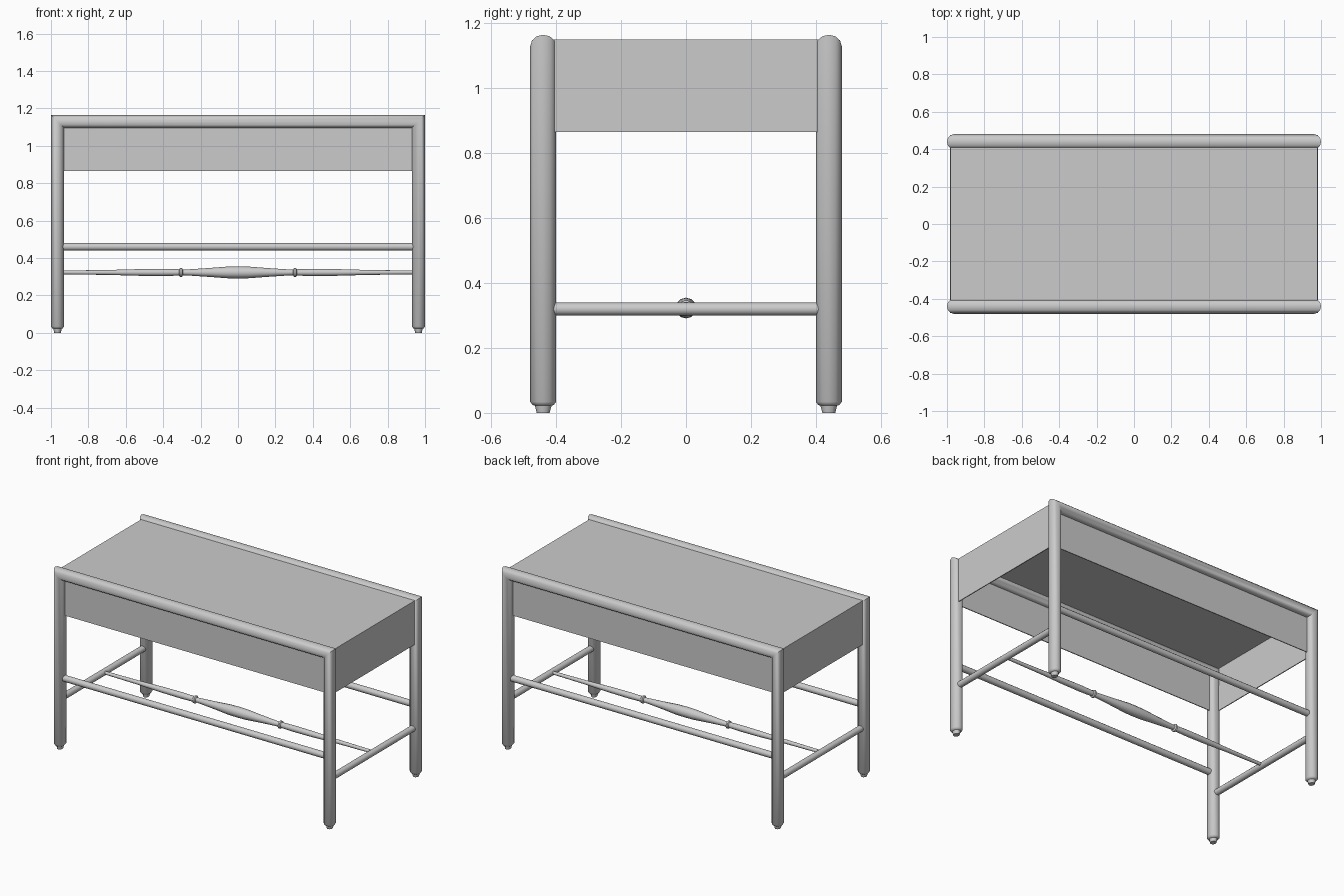
import bpy, bmesh, math
from mathutils import Vector

if "Cube" in bpy.data.objects:
    bpy.data.objects.remove(bpy.data.objects["Cube"])

grey = bpy.data.materials.new("satin grey")
grey.diffuse_color = (0.6, 0.6, 0.6, 1)
grey.use_nodes = True
grey.node_tree.nodes["Principled BSDF"].inputs["Base Color"].default_value = grey.diffuse_color
SIDES = 12


def finish(name, bm, smooth=True):
    bmesh.ops.recalc_face_normals(bm, faces=bm.faces)
    mesh = bpy.data.meshes.new(name)
    bm.to_mesh(mesh)
    bm.free()
    mesh.materials.append(grey)
    obj = bpy.data.objects.new(name, mesh)
    bpy.context.collection.objects.link(obj)
    if smooth:
        bpy.ops.object.select_all(action='DESELECT')
        obj.select_set(True)
        bpy.context.view_layer.objects.active = obj
        bpy.ops.object.shade_smooth_by_angle(angle=math.radians(40))
    return obj


def skin(name, rings):
    """Each ring is (centre, first half-axis, second half-axis)."""
    bm = bmesh.new()
    loops = []
    for c, u, v in rings:
        c, u, v = Vector(c), Vector(u), Vector(v)
        angles = [2 * math.pi * i / SIDES for i in range(SIDES)]
        loops.append([bm.verts.new(c + u * math.cos(a) + v * math.sin(a)) for a in angles])
    for a, b in zip(loops, loops[1:]):
        for i in range(SIDES):
            j = (i + 1) % SIDES
            bm.faces.new((a[i], a[j], b[j], b[i]))
    bm.faces.new(loops[0])
    bm.faces.new(loops[-1])
    return finish(name, bm)


# Leg, mitred top rail and second leg as one bent tube, with stepped feet
LX, LY, TOP, RX, RY = 0.965, 0.44, 1.13, 0.035, 0.04
FOOT = [(0.0, 0.5), (0.022, 0.64), (0.024, 0.8), (0.034, 1.0)]
for label, y in (("front", -LY), ("back", LY)):
    rings = [((-LX, y, z), (-RX * s, 0, 0), (0, RY * s, 0)) for z, s in FOOT]
    rings += [((sx * LX, y, TOP), (sx * RX, 0, RX), (0, RY, 0)) for sx in (-1, 1)]
    rings += [((LX, y, z), (RX * s, 0, 0), (0, RY * s, 0)) for z, s in reversed(FOOT)]
    skin(label + "_leg_frame", rings)
    # Long stretcher
    skin(label + "_stretcher", [((x, y, 0.46), (0, 0.02, 0), (0, 0, 0.02)) for x in (-LX, LX)])

# Short side stretchers
for label, x in (("left", -LX), ("right", LX)):
    skin(label + "_stretcher", [((x, y, 0.32), (0.02, 0, 0), (0, 0, 0.02)) for y in (-LY, LY)])

# Turned centre stretcher: half profile (x, radius), mirrored
half = [(0.0, 0.032), (0.06, 0.031), (0.15, 0.024), (0.24, 0.018), (0.295, 0.015),
        (0.3, 0.024), (0.31, 0.024), (0.315, 0.017), (0.4, 0.019), (0.52, 0.018),
        (0.7, 0.013), (LX, 0.01)]
profile = [(-x, r) for x, r in reversed(half[1:])] + half
skin("turned_stretcher", [((x, 0, 0.323), (0, r, 0), (0, 0, r)) for x, r in profile])

# Sling seat with side skirts, open underneath
bm = bmesh.new()
bmesh.ops.create_cube(bm, size=1)
for v in bm.verts:
    v.co = (v.co.x * 1.96, v.co.y * 0.88, 1.15 if v.co.z > 0 else 0.866)
bottom = [f for f in bm.faces if f.calc_center_median().z < 0.9]
bmesh.ops.delete(bm, geom=bottom, context='FACES')
seat = finish("seat_sling", bm, smooth=False)
thick = seat.modifiers.new("thickness", 'SOLIDIFY')
thick.thickness = 0.008
thick.offset = -1
